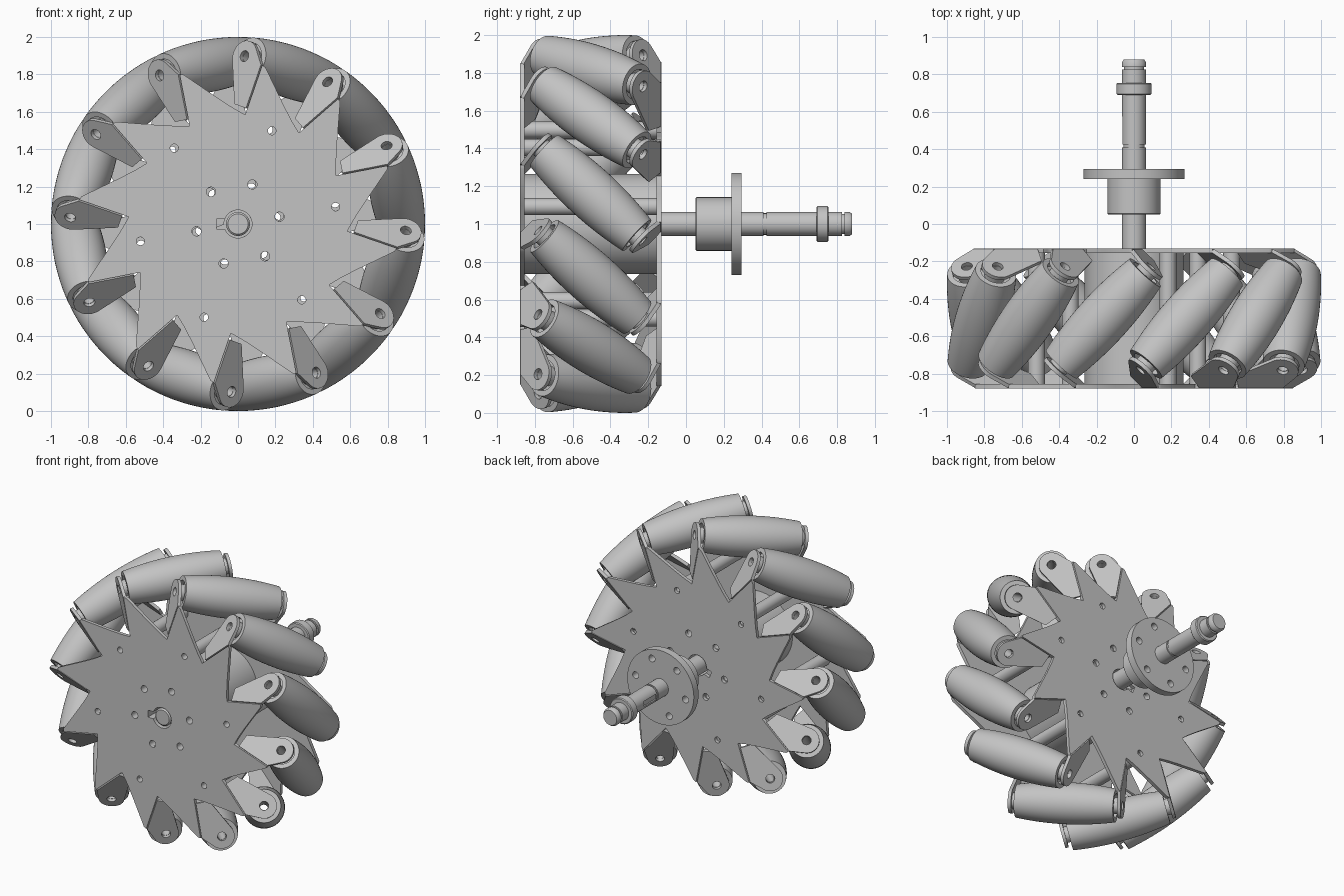
import bpy, bmesh
from math import sin, cos, tan, pi, radians, sqrt, hypot, atan2
from mathutils import Matrix, Vector

if "Cube" in bpy.data.objects:
    bpy.data.objects.remove(bpy.data.objects["Cube"], do_unlink=True)

grey = bpy.data.materials.new("plain grey metal")
grey.use_nodes = True
grey.diffuse_color = (0.55, 0.55, 0.55, 1)
grey.node_tree.nodes["Principled BSDF"].inputs["Base Color"].default_value = grey.diffuse_color

COUNT = 12                   # rollers around the wheel
BETA = radians(43)           # roller skew
AXIS_R = 0.86                # distance from wheel centre to roller axis
HALF_LEN = 0.335             # half roller length
TAB_S = 0.37                 # tab position along the roller axis
PLATE_Y, PLATE_T = 0.3625, 0.025
CENTRE = Matrix.Translation((0, -0.505, 1))
UPRIGHT = Matrix.Rotation(pi / 2, 4, 'X')    # flat XY outline -> front plane


def add_object(name, mesh, matrix):
    ob = bpy.data.objects.new(name, mesh)
    bpy.context.collection.objects.link(ob)
    ob.matrix_world = matrix
    return ob


def finish(name, mesh, matrix):
    mesh.materials.clear()
    mesh.materials.append(grey)
    ob = add_object(name, mesh, matrix)
    bpy.ops.object.select_all(action='DESELECT')
    ob.select_set(True)
    bpy.context.view_layer.objects.active = ob
    bpy.ops.object.shade_smooth_by_angle(angle=radians(35))
    return ob


def lathe(name, profile, matrix, segs=48, closed=False):
    """Revolve (radius, y) points about the y axis."""
    bm = bmesh.new()
    vs = [bm.verts.new((r, y, 0)) for r, y in profile]
    pairs = list(zip(vs, vs[1:])) + ([(vs[-1], vs[0])] if closed else [])
    es = [bm.edges.new(p) for p in pairs]
    bmesh.ops.spin(bm, geom=vs + es, cent=(0, 0, 0), axis=(0, 1, 0),
                   angle=2 * pi, steps=segs, use_duplicate=False)
    bmesh.ops.remove_doubles(bm, verts=bm.verts, dist=1e-5)
    bmesh.ops.recalc_face_normals(bm, faces=bm.faces)
    mesh = bpy.data.meshes.new(name)
    bm.to_mesh(mesh)
    bm.free()
    return finish(name, mesh, matrix)


def circle(r, cx=0, cy=0, n=24):
    return [(cx + r * cos(2 * pi * i / n), cy + r * sin(2 * pi * i / n)) for i in range(n)]


def hole_ring(r, dist, first=10):
    return [circle(r, dist * cos(radians(first + 60 * k)), dist * sin(radians(first + 60 * k)), 16)
            for k in range(6)]


def sheet(name, loops, thickness, matrix):
    """Extruded flat outline; every loop after the first is a hole."""
    cu = bpy.data.curves.new(name, 'CURVE')
    cu.dimensions, cu.fill_mode, cu.extrude = '2D', 'BOTH', thickness / 2
    for pts in loops:
        sp = cu.splines.new('POLY')
        sp.points.add(len(pts) - 1)
        for p, (x, y) in zip(sp.points, pts):
            p.co = (x, y, 0, 1)
        sp.use_cyclic_u = True
    tmp = add_object(name + "_outline", cu, Matrix())
    bpy.context.view_layer.update()
    mesh = bpy.data.meshes.new_from_object(tmp.evaluated_get(bpy.context.evaluated_depsgraph_get()))
    bpy.data.objects.remove(tmp, do_unlink=True)
    mesh.name = name
    bm = bmesh.new()
    bm.from_mesh(mesh)
    bmesh.ops.remove_doubles(bm, verts=bm.verts, dist=1e-5)
    bmesh.ops.recalc_face_normals(bm, faces=bm.faces)
    bm.to_mesh(mesh)
    bm.free()
    return finish(name, mesh, matrix)


def sector(k):
    """Wheel frame whose local z points at roller k."""
    return CENTRE @ Matrix.Rotation(radians(79 + 360 / COUNT * k), 4, 'Y')


def turn(x, z, a):
    return (x * cos(a) + z * sin(a), z * cos(a) - x * sin(a))


FLIP = Matrix.Rotation(pi, 4, 'Z')     # front plate -> back plate

# Barrel rollers shaped so that together they touch one cylinder
def barrel(s):
    best = 1
    for i in range(-40, 41):
        u = i * 0.003
        x = s * sin(BETA) + u * cos(BETA)
        best = min(best, hypot(u, sqrt(1 - x * x) - AXIS_R))
    return best

steps = [HALF_LEN * (i / 10 - 1) for i in range(21)]
end_r = barrel(HALF_LEN)
hub_s = TAB_S - 0.011
profile = [(barrel(s), s) for s in steps]
profile += [(end_r - 0.03, HALF_LEN), (end_r - 0.03, HALF_LEN - 0.03), (0.055, HALF_LEN - 0.03),
            (0.055, hub_s), (0.028, hub_s)]
profile += [(r, -s) for r, s in reversed(profile[21:])]
roller_place = Matrix.Translation((0, 0, AXIS_R)) @ Matrix.Rotation(-BETA, 4, 'Z')
roller = lathe("roller", profile, sector(0) @ roller_place, closed=True)

# Bent tabs carrying the roller ends
fold_y = -PLATE_Y
hole_v = (PLATE_Y - TAB_S * cos(BETA)) / sin(BETA)
fold_x = -TAB_S * sin(BETA) + hole_v * cos(BETA)
tab_r = 0.085
arc = [(hole_v + tab_r * cos(radians(a)), AXIS_R + tab_r * sin(radians(a)))
       for a in range(130, -31, -10)]
outline = [(0, 0.6), (0, 0.845)] + arc + [(0.09, 0.6)]
tab_axes = Matrix(((-cos(BETA), 0, sin(BETA), fold_x),
                   (sin(BETA), 0, cos(BETA), fold_y),
                   (0, 1, 0, 0), (0, 0, 0, 1)))
tab = sheet("front_tab", [outline, circle(0.03, hole_v, AXIS_R)], 0.022, sector(0) @ tab_axes)

for k in range(COUNT):
    if k:
        add_object("roller", roller.data, sector(k) @ roller_place)
        add_object("front_tab", tab.data, sector(k) @ tab_axes)
    add_object("back_tab", tab.data, sector(k) @ FLIP @ tab_axes)

# Pinwheel side plates with bolt holes and a keyed bore
tooth = [(fold_x, 0.565), (fold_x, 0.845), (fold_x + 0.02, 0.84), (0.03, 0.674), (0.095, 0.612)]
star = [turn(x, z, 2 * pi * k / COUNT) for k in range(COUNT) for x, z in tooth]
keyed = [(0.075 * cos(radians(a)), 0.075 * sin(radians(a))) for a in range(-160, 161, 10)]
keyed += [(-0.115, 0.0256), (-0.115, -0.0256)]
tilt = radians(79)
bore = [turn(x, z, -tilt) for x, z in keyed]
# the holes are given in the sector frame, whose z axis leans by the tilt
bolts = hole_ring(0.025, 0.225, 10 + 79) + hole_ring(0.022, 0.53, 10 + 79)
front_place = sector(0) @ Matrix.Translation((0, -PLATE_Y, 0)) @ UPRIGHT
plate = sheet("front_plate", [star, bore] + bolts, PLATE_T, front_place)
back_place = sector(0) @ FLIP @ Matrix.Translation((0, -PLATE_Y, 0)) @ UPRIGHT
add_object("back_plate", plate.data, back_place)

# Central hub drum and spacer tubes between the plates
gap = 2 * PLATE_Y - PLATE_T
sheet("hub_drum", [circle(0.265, n=64), keyed] + hole_ring(0.025, 0.225), gap, CENTRE @ UPRIGHT)
for k in range(6):
    a = radians(10 + 60 * k)
    place = CENTRE @ Matrix.Translation((0.53 * cos(a), 0, 0.53 * sin(a))) @ UPRIGHT
    sheet("spacer_tube", [circle(0.045), circle(0.022, n=16)], gap, place)

# Stepped drive shaft with ring grooves
AXLE = Matrix.Translation((0, 0, 1))
R = 0.064
shaft = lathe("drive_shaft", [
    (0, -0.875), (R - 0.01, -0.875), (R, -0.865), (R, 0.41), (R - 0.007, 0.41), (R - 0.007, 0.425),
    (R, 0.425), (R, 0.825), (R - 0.01, 0.825), (R - 0.01, 0.84), (R, 0.84), (R, 0.865),
    (R - 0.01, 0.88), (0, 0.88)], AXLE)

# Keyway cut into the shaft side
bpy.ops.mesh.primitive_cube_add(size=1, location=(-0.065, 0.5, 1))
cutter = bpy.context.object
cutter.name = "keyway_cutter"
cutter.scale = (0.03, 0.15, 0.04)
cutter.hide_render = True
cutter.hide_viewport = True
cut = shaft.modifiers.new("keyway", 'BOOLEAN')
cut.object, cut.operation, cut.solver = cutter, 'DIFFERENCE', 'EXACT'

# Mounting flange, its sleeve, and the shaft collar
lathe("flange_sleeve", [(R, 0.05), (0.137, 0.05), (0.142, 0.055), (0.142, 0.245), (R, 0.245)], AXLE)
sheet("flange_disc", [circle(0.27, n=64), circle(R, n=48)] + hole_ring(0.025, 0.205),
      0.055, Matrix.Translation((0, 0.2675, 1)) @ UPRIGHT)
lathe("shaft_collar", [(R, 0.69), (0.088, 0.69), (0.094, 0.696), (0.094, 0.749),
                       (0.088, 0.755), (R, 0.755)], AXLE)
